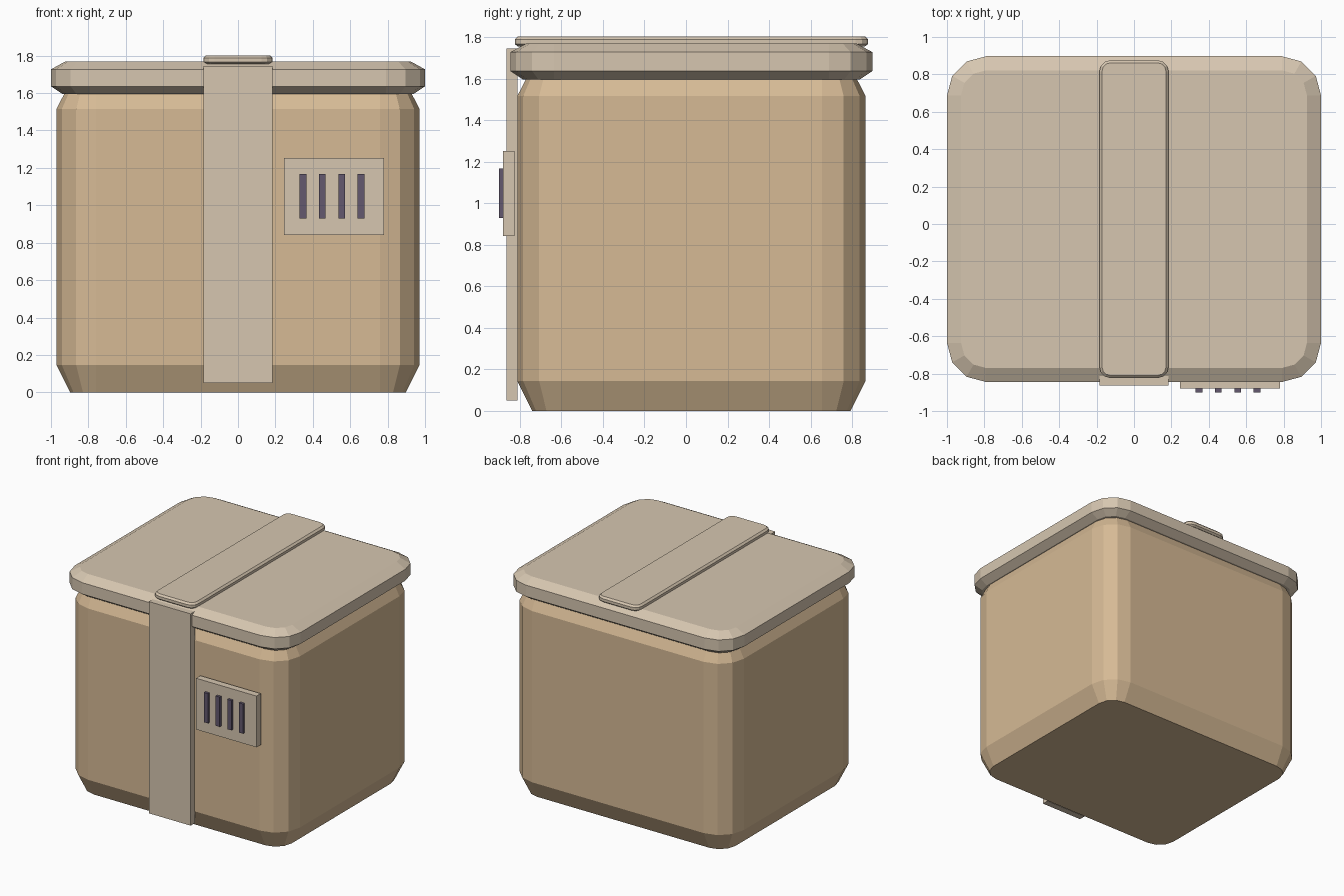
import bpy, math

if "Cube" in bpy.data.objects:
    bpy.data.objects.remove(bpy.data.objects["Cube"])

CY = 0.026  # depth centre shared by body, lid and top strap


def material(name, srgb):
    m = bpy.data.materials.new(name)
    m.diffuse_color = [((c / 255 + 0.055) / 1.055) ** 2.4 for c in srgb] + [1]
    m.use_nodes = True
    m.node_tree.nodes["Principled BSDF"].inputs["Base Color"].default_value = m.diffuse_color
    return m


tan = material("tan", (214, 186, 149))
beige = material("pale beige", (214, 198, 176))
purple = material("dark purple", (99, 88, 110))


def add(name, verts, faces, mat):
    me = bpy.data.meshes.new(name)
    me.from_pydata(verts, [], faces)
    me.materials.append(mat)
    ob = bpy.data.objects.new(name, me)
    bpy.context.collection.objects.link(ob)
    return ob


def rounded_stack(name, hx, hy, radius, profile, mat, seg=3):
    """Rounded rectangle swept up a profile of (height, inset) pairs."""
    verts, faces = [], []
    n = 4 * (seg + 1)
    for z, inset in profile:
        r = radius - inset
        for q, (sx, sy) in enumerate([(1, 1), (-1, 1), (-1, -1), (1, -1)]):
            for i in range(seg + 1):
                a = math.pi / 2 * (q + i / seg)
                verts.append((sx * (hx - radius) + r * math.cos(a),
                              CY + sy * (hy - radius) + r * math.sin(a), z))
    for k in range(len(profile) - 1):
        for i in range(n):
            j = (i + 1) % n
            faces.append((k * n + i, k * n + j, k * n + n + j, k * n + n + i))
    faces.append(tuple(reversed(range(n))))
    faces.append(tuple(range(len(verts) - n, len(verts))))
    return add(name, verts, faces, mat)


def box(name, x, y, z, mat):
    verts = [(a, b, c) for a in x for b in y for c in z]
    faces = [(0, 1, 3, 2), (4, 6, 7, 5), (0, 4, 5, 1),
             (2, 3, 7, 6), (0, 2, 6, 4), (1, 5, 7, 3)]
    return add(name, verts, faces, mat)


# Container body with chamfered foot and shoulder
rounded_stack("body", 0.97, 0.838, 0.21,
              [(0, 0.072), (0.145, 0), (1.515, 0), (1.598, 0.042)], tan)
# Overhanging lid
rounded_stack("lid", 1.0, 0.871, 0.21,
              [(1.596, 0.06), (1.636, 0), (1.727, 0), (1.768, 0.075)], beige)
# Strap across the lid and strap down the front
rounded_stack("top_strap", 0.185, 0.85, 0.06,
              [(1.755, 0.014), (1.766, 0), (1.788, 0), (1.802, 0.014)], beige)
box("front_strap", (-0.185, 0.185), (-0.863, -0.81), (0.05, 1.744), beige)
# Vent panel with four slats
box("vent_panel", (0.245, 0.78), (-0.88, -0.826), (0.842, 1.252), beige)
for i in range(4):
    cx = 0.347 + 0.1035 * i
    box(f"vent_slat_{i + 1}", (cx - 0.018, cx + 0.018), (-0.9, -0.87),
        (0.93, 1.168), purple)
